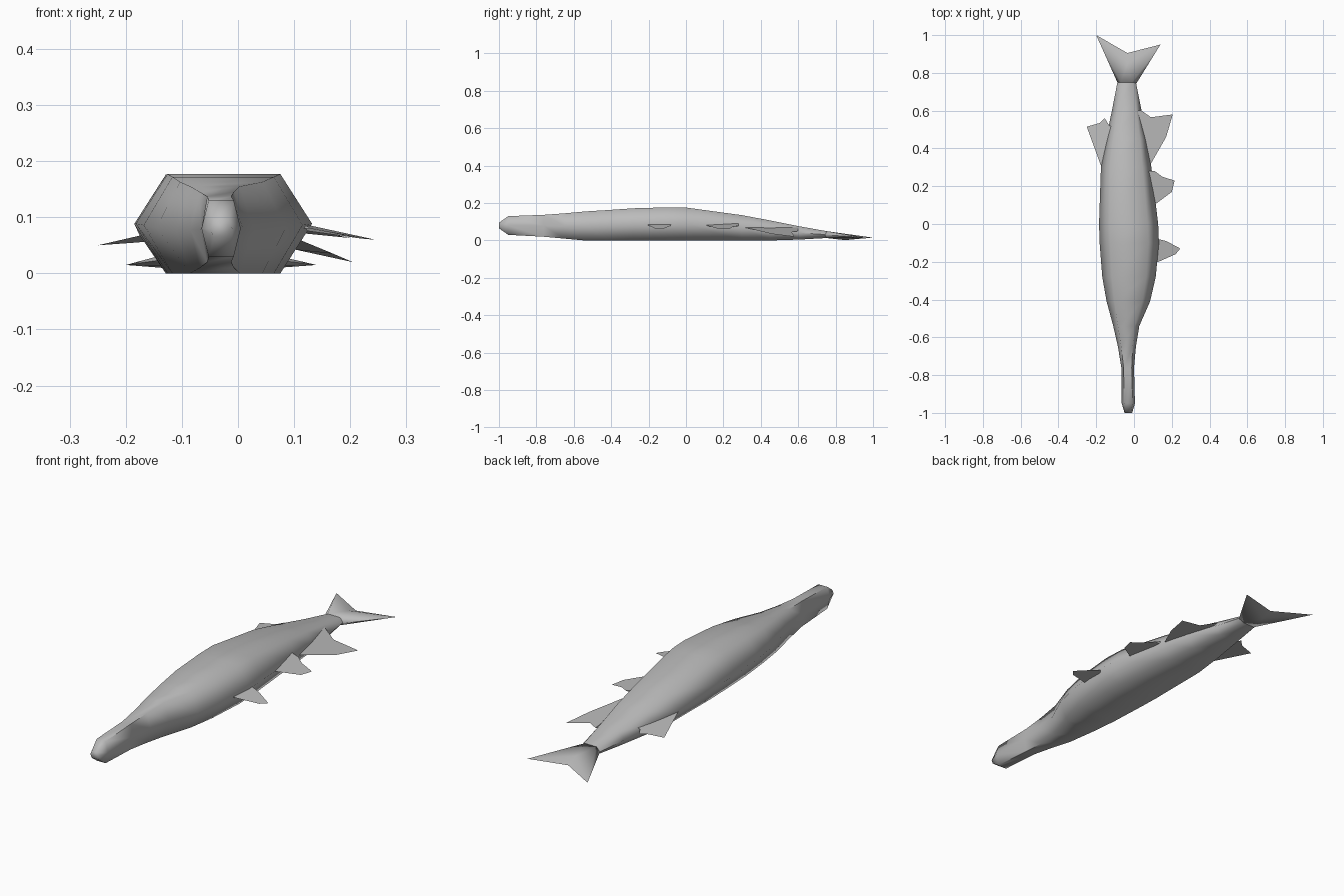
import bpy
from math import radians

cube = bpy.data.objects.get("Cube")
if cube:
    bpy.data.objects.remove(cube, do_unlink=True)

grey = bpy.data.materials.new("fish_grey")
grey.use_nodes = True
colour = (0.5, 0.5, 0.5, 1)
grey.diffuse_color = colour
grey.node_tree.nodes["Principled BSDF"].inputs["Base Color"].default_value = colour


def make(name, verts, faces, angle):
    mesh = bpy.data.meshes.new(name)
    mesh.from_pydata(verts, [], faces)
    mesh.materials.append(grey)
    obj = bpy.data.objects.new(name, mesh)
    bpy.context.collection.objects.link(obj)
    bpy.ops.object.select_all(action="DESELECT")
    obj.select_set(True)
    bpy.context.view_layer.objects.active = obj
    bpy.ops.object.mode_set(mode="EDIT")
    bpy.ops.mesh.select_all(action="SELECT")
    bpy.ops.mesh.normals_make_consistent(inside=False)
    bpy.ops.object.mode_set(mode="OBJECT")
    bpy.ops.object.shade_smooth_by_angle(angle=radians(angle))
    return obj


def hexagon(y, x0, x1, z0, z1):
    """Six-sided section with flat top and bottom and pointed flanks."""
    inset, mid = (x1 - x0) * 0.18, (z0 + z1) / 2
    return [(x0, y, mid), (x0 + inset, y, z1), (x1 - inset, y, z1),
            (x1, y, mid), (x1 - inset, y, z0), (x0 + inset, y, z0)]


# Body lofted from snout to tail root: y, right, left, bottom, top
sections = [
    (-1.0, -0.05, -0.01, 0.065, 0.095),
    (-0.95, -0.065, 0.005, 0.03, 0.13),
    (-0.76, -0.067, 0.0, 0.02, 0.137),
    (-0.65, -0.085, 0.01, 0.01, 0.145),
    (-0.54, -0.11, 0.028, 0.0, 0.155),
    (-0.41, -0.145, 0.085, 0.0, 0.163),
    (-0.28, -0.168, 0.115, 0.0, 0.172),
    (-0.1, -0.182, 0.132, 0.0, 0.177),
    (0.0, -0.185, 0.128, 0.0, 0.176),
    (0.3, -0.175, 0.092, 0.0, 0.135),
    (0.45, -0.148, 0.07, 0.0, 0.107),
    (0.61, -0.115, 0.038, 0.005, 0.075),
    (0.75, -0.088, 0.01, 0.013, 0.05),
]
verts = [p for s in sections for p in hexagon(*s)]
faces = [(6 * r + i, 6 * r + (i + 1) % 6, 6 * r + 6 + (i + 1) % 6, 6 * r + 6 + i)
         for r in range(len(sections) - 1) for i in range(6)]
last = len(verts) - 6
faces += [tuple(range(6)), tuple(range(last, last + 6))]
make("body", verts, faces, 75)

# Forked tail: thin lens, thick along the root and middle
outline = [(-0.088, 0.75, 0.031), (-0.2, 1.0, 0.015), (-0.035, 0.905, 0.015),
           (0.14, 0.95, 0.015), (0.01, 0.74, 0.031)]
ridge = [(-0.07, 0.75, 0.05), (-0.01, 0.75, 0.05),
         (-0.07, 0.75, 0.013), (-0.01, 0.75, 0.013),
         (-0.035, 0.85, 0.036), (-0.035, 0.85, 0.002)]
tail_faces = []
for a, b, m in ((5, 6, 9), (7, 8, 10)):
    tail_faces += [(0, 1, a), (a, 1, m), (1, 2, m), (2, 3, m), (m, 3, b), (b, 3, 4), (a, m, b)]
tail_faces.append((0, 5, 6, 4, 8, 7))
make("tail_fin", outline + ridge, tail_faces, 75)


def fin(name, root_front, root_back, rim, root_z, tip_z):
    """Wedge-shaped fin: thick root buried in the body, thin outer rim."""
    half = 0.009
    v = [(x, y, root_z + s * half) for s in (1, -1) for x, y in (root_front, root_back)]
    v += [(x, y, z) for (x, y), z in zip(rim, tip_z)]
    n = len(rim)
    up = [0] + list(range(4, 4 + n)) + [1]
    low = [2] + list(range(4, 4 + n)) + [3]
    make(name, v, [up, low, (0, 4, 2), (1, 3, 3 + n), (0, 2, 3, 1)], 40)


fin("front_left_fin", (0.1, -0.21), (0.1, -0.08),
    [(0.13, -0.2), (0.22, -0.16), (0.245, -0.13), (0.17, -0.09), (0.13, -0.08)], 0.088,
    [0.08, 0.062, 0.06, 0.075, 0.085])
fin("middle_left_fin", (0.08, 0.1), (0.07, 0.28),
    [(0.12, 0.11), (0.2, 0.17), (0.215, 0.23), (0.15, 0.25), (0.11, 0.28)], 0.085,
    [0.08, 0.063, 0.06, 0.073, 0.08])
fin("rear_left_fin", (0.06, 0.31), (0.02, 0.6),
    [(0.09, 0.32), (0.17, 0.46), (0.205, 0.58), (0.09, 0.565), (0.04, 0.6)], 0.06,
    [0.068, 0.035, 0.02, 0.045, 0.05])
fin("right_fin", (-0.14, 0.29), (-0.1, 0.52),
    [(-0.172, 0.3), (-0.25, 0.515), (-0.18, 0.535), (-0.155, 0.56), (-0.13, 0.52)], 0.062,
    [0.068, 0.05, 0.055, 0.06, 0.06])
